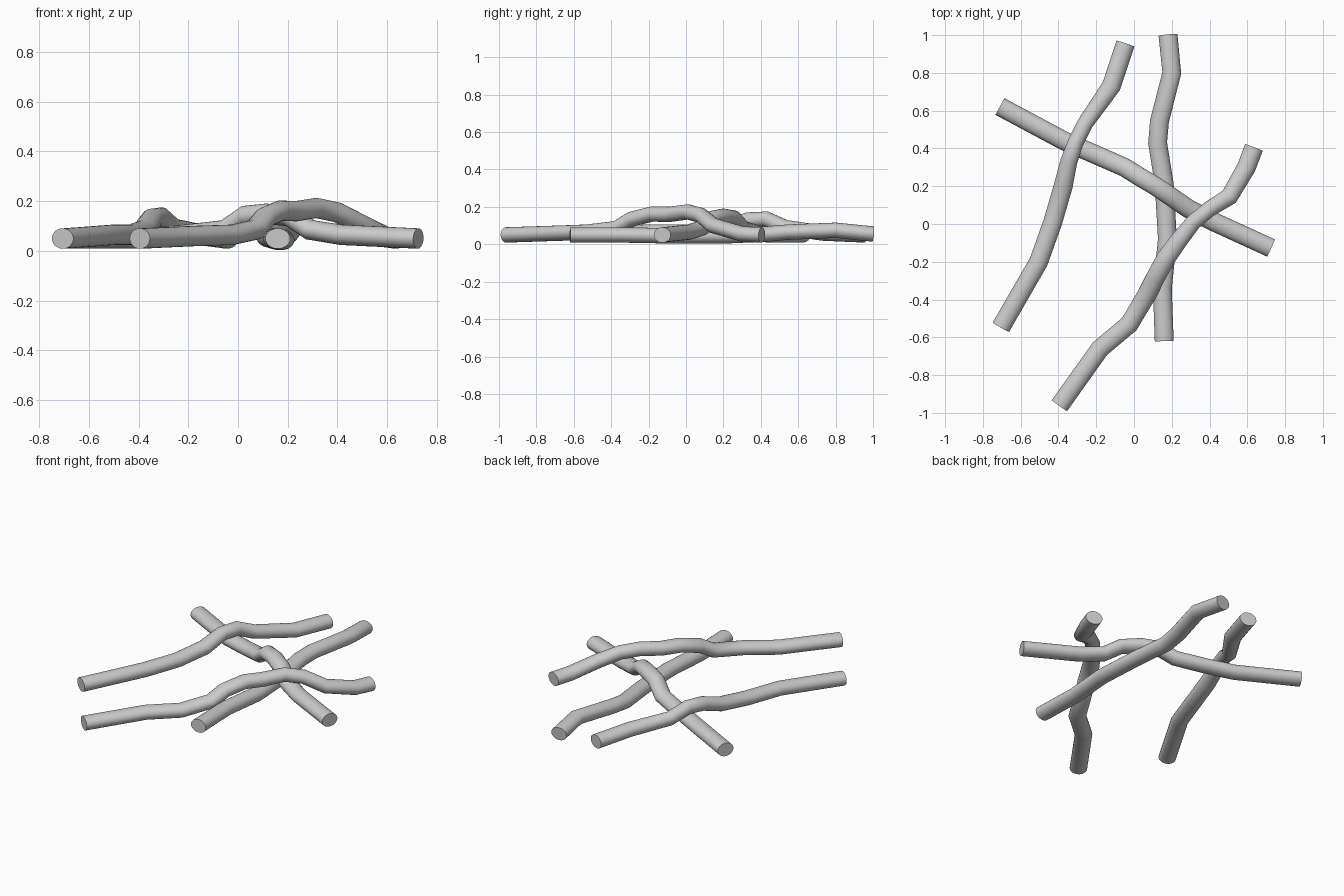
import bpy, bmesh, math
from mathutils import Vector

if "Cube" in bpy.data.objects:
    bpy.data.objects.remove(bpy.data.objects["Cube"])

SIDES = 24
HALF_HEIGHT = 0.041


def stick(name, path):
    """Oval tube swept along points of (x, y, z, half width), with flat ends."""
    bm = bmesh.new()
    pts = [Vector(p[:3]) for p in path]
    rings = []
    for i, p in enumerate(pts):
        before = (p - pts[i - 1]).normalized() if i else Vector()
        after = (pts[i + 1] - p).normalized() if i < len(pts) - 1 else Vector()
        t = (before + after).normalized()
        side = t.cross(Vector((0, 0, 1))).normalized()
        up = side.cross(t)
        ring = []
        for k in range(SIDES):
            a = 2 * math.pi * k / SIDES
            ring.append(bm.verts.new(p + side * math.cos(a) * path[i][3]
                                     + up * math.sin(a) * HALF_HEIGHT))
        rings.append(ring)
    for r, s in zip(rings, rings[1:]):
        for k in range(SIDES):
            n = (k + 1) % SIDES
            bm.faces.new((r[k], r[n], s[n], s[k]))
    bm.faces.new(rings[0])
    bm.faces.new(rings[-1])
    bmesh.ops.recalc_face_normals(bm, faces=bm.faces)
    mesh = bpy.data.meshes.new(name)
    bm.to_mesh(mesh)
    bm.free()
    obj = bpy.data.objects.new(name, mesh)
    bpy.context.collection.objects.link(obj)
    bpy.context.view_layer.objects.active = obj
    obj.select_set(True)
    bpy.ops.object.shade_smooth_by_angle(angle=math.radians(40))
    obj.select_set(False)


W = 0.05
# lowest stick, running front to back
stick("bottom_stick", [
    (.16, -.62, .05, W), (.15, -.34, .05, W), (.177, -.08, .045, W),
    (.16, .21, .045, W), (.125, .43, .055, W), (.135, .545, .065, W),
    (.20, .80, .075, W), (.18, 1.0, .055, W)])

# cross stick, over the bottom one
stick("cross_stick", [
    (-.71, .622, .05, W), (-.37, .44, .05, W), (-.21, .37, .065, W),
    (-.05, .30, .085, W), (.03, .25, .142, W), (.115, .20, .15, W),
    (.21, .135, .138, W), (.29, .08, .085, W), (.415, .015, .065, W),
    (.725, -.127, .05, W)])

# left stick, over the cross stick
stick("left_stick", [
    (-.705, -.547, .05, W), (-.505, -.20, .065, W), (-.43, .01, .065, W),
    (-.375, .20, .085, W), (-.345, .33, .13, .045), (-.31, .43, .135, .042),
    (-.26, .53, .09, .042), (-.12, .73, .06, W), (-.045, .955, .05, W)])

# top stick, over the bottom and cross sticks
stick("top_stick", [
    (-.395, -.962, .05, W), (-.18, -.66, .06, W), (-.025, -.53, .065, W),
    (.07, -.37, .085, W), (.11, -.29, .135, W), (.17, -.18, .162, W),
    (.235, -.09, .16, .047), (.315, .01, .173, .042), (.40, .08, .155, .042),
    (.505, .145, .10, .047), (.595, .30, .055, W), (.635, .405, .05, W)])
